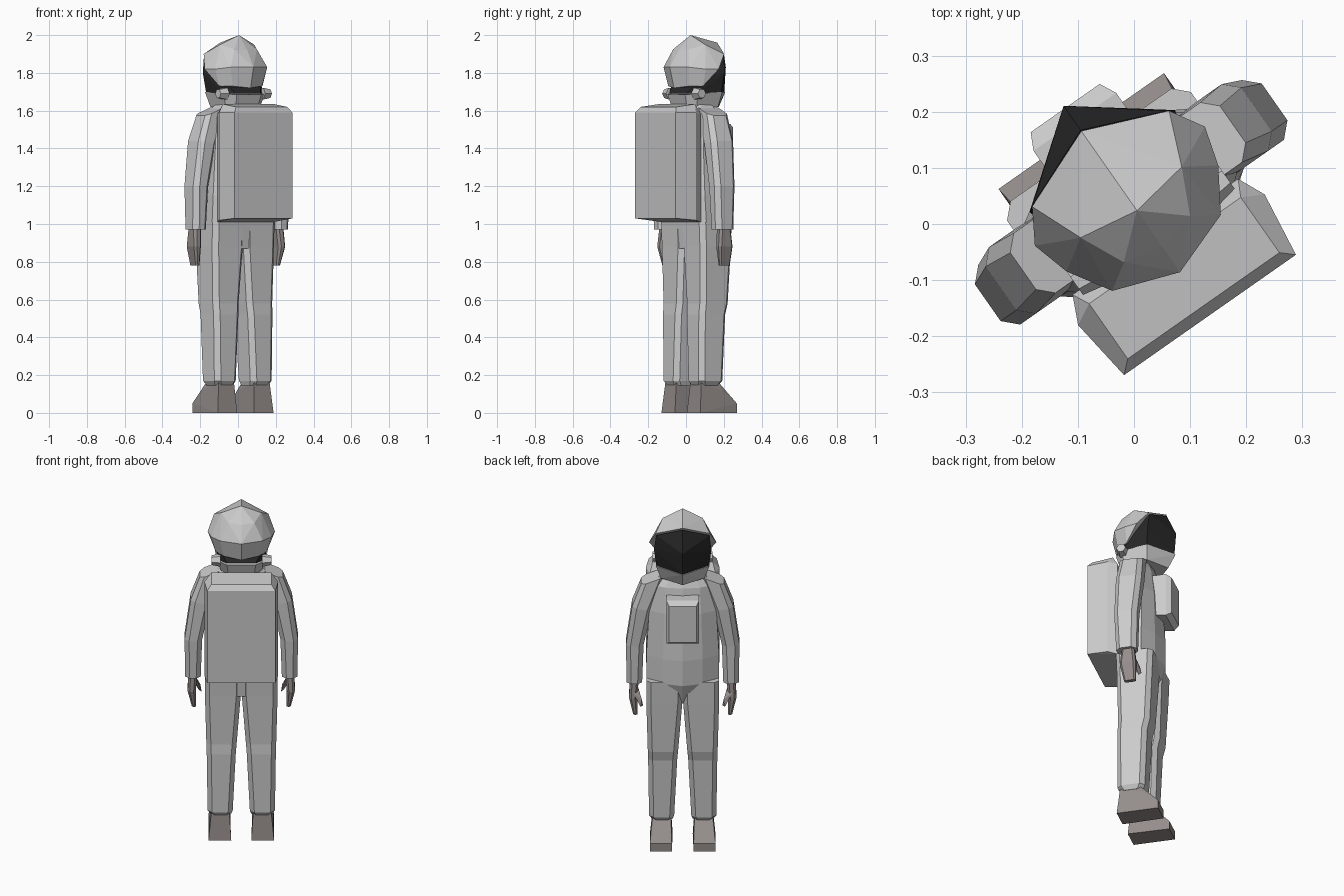
import bpy, bmesh, math
from mathutils import Matrix

# Built facing +Y, then the whole figure is turned about z
PLACE = Matrix.Translation((0.015, 0.010, 0)) @ Matrix.Rotation(math.radians(35), 4, 'Z')


def material(name, c):
    m = bpy.data.materials.new(name)
    m.diffuse_color = (*c, 1)
    return m


DARK = material("visor_dark", (0.02, 0.02, 0.02))
WARM = material("glove_boot_grey", (0.30, 0.27, 0.26))


def finish(name, bm, mat=None):
    bmesh.ops.recalc_face_normals(bm, faces=bm.faces)
    me = bpy.data.meshes.new(name)
    bm.to_mesh(me)
    bm.free()
    ob = bpy.data.objects.new(name, me)
    bpy.context.collection.objects.link(ob)
    ob.matrix_world = PLACE
    if mat:
        me.materials.append(mat)
    return ob


def both(pts):
    return pts + [(-x, y, z) for x, y, z in pts if x > 0]


def hull(name, pts, mat=None):
    bm = bmesh.new()
    for p in pts:
        bm.verts.new(p)
    r = bmesh.ops.convex_hull(bm, input=bm.verts)
    loose = [v for v in bm.verts if not v.link_faces]
    bmesh.ops.delete(bm, geom=loose, context='VERTS')
    bmesh.ops.dissolve_limit(bm, angle_limit=math.radians(4), verts=bm.verts, edges=bm.edges)
    return finish(name, bm, mat)


def loft(name, rings, mat=None):
    bm = bmesh.new()
    rows = [[bm.verts.new(p) for p in r] for r in rings]
    n = len(rows[0])
    for a, b in zip(rows, rows[1:]):
        for i in range(n):
            j = (i + 1) % n
            bm.faces.new((a[i], a[j], b[j], b[i]))
    bm.faces.new(rows[0])
    bm.faces.new(rows[-1])
    return finish(name, bm, mat)


def limb_ring(s, x0, x1, y0, y1, z0, z1=None, c=0.025):
    # rectangle with cut corners, z0 at the inner side and z1 at the outer side
    z1 = z0 if z1 is None else z1
    pts = [(x0 + c, y0), (x1 - c, y0), (x1, y0 + c), (x1, y1 - c),
           (x1 - c, y1), (x0 + c, y1), (x0, y1 - c), (x0, y0 + c)]
    return [(s * x, y, z0 + (z1 - z0) * (x - x0) / (x1 - x0)) for x, y in pts]


def torso_ring(z, w, back, side, front):
    # front ridge on the centre line
    return [(0, front, z), (w * 0.55, (front + side) / 2 + 0.012, z), (w, side, z), (w, back + 0.03, z),
            (w * 0.8, back, z), (-w * 0.8, back, z), (-w, back + 0.03, z), (-w, side, z),
            (-w * 0.55, (front + side) / 2 + 0.012, z)]


# Torso
loft("torso", [torso_ring(0.87, 0.18, -0.04, 0.08, 0.13),
               torso_ring(1.00, 0.20, -0.05, 0.10, 0.185),
               torso_ring(1.15, 0.20, -0.06, 0.10, 0.185),
               torso_ring(1.42, 0.185, -0.06, 0.10, 0.165),
               torso_ring(1.57, 0.17, -0.05, 0.09, 0.14),
               torso_ring(1.64, 0.11, -0.03, 0.07, 0.11)])

# Chest box
hull("chest_box", both([(0.09, 0.13, 1.28), (0.09, 0.13, 1.53), (0.09, 0.21, 1.27),
                        (0.09, 0.21, 1.53), (0.075, 0.24, 1.29), (0.075, 0.24, 1.51)]))

# Backpack
hull("backpack", both([(0.187, -0.21, 1.03), (0.187, -0.21, 1.59), (0.165, -0.19, 1.62),
                       (0.165, -0.07, 1.635), (0.203, -0.09, 1.02), (0.203, -0.09, 1.59),
                       (0.18, -0.04, 1.01), (0.18, -0.04, 1.58)]))

for s, side in ((1, "right"), (-1, "left")):
    # Arm
    loft(side + "_arm", [limb_ring(s, 0.223, 0.308, -0.02, 0.095, 0.97),
                         limb_ring(s, 0.215, 0.312, -0.03, 0.10, 1.20),
                         limb_ring(s, 0.17, 0.278, -0.03, 0.115, 1.42, 1.44),
                         limb_ring(s, 0.10, 0.228, -0.02, 0.11, 1.625, 1.575)])
    # Glove with thumb
    loft(side + "_glove", [limb_ring(s, 0.248, 0.272, 0.02, 0.085, 0.78, c=0.008),
                           limb_ring(s, 0.250, 0.295, 0.0, 0.09, 0.88, c=0.012),
                           limb_ring(s, 0.242, 0.29, 0.01, 0.08, 0.98, c=0.012)], WARM)
    hull(side + "_thumb", [(s * x, y, z) for x, y, z in
                           [(0.25, 0.05, 0.95), (0.275, 0.06, 0.95), (0.245, 0.08, 0.90), (0.27, 0.09, 0.91),
                            (0.218, 0.09, 0.84), (0.232, 0.11, 0.84), (0.225, 0.10, 0.88)]], WARM)
    # Leg
    loft(side + "_leg", [limb_ring(s, 0.055, 0.17, -0.03, 0.095, 0.145),
                         limb_ring(s, 0.047, 0.185, -0.045, 0.11, 0.17),
                         limb_ring(s, 0.03, 0.19, -0.045, 0.125, 0.52),
                         limb_ring(s, 0.025, 0.192, -0.04, 0.14, 0.58),
                         limb_ring(s, 0.002, 0.20, -0.045, 0.155, 0.88),
                         limb_ring(s, 0.0, 0.20, -0.05, 0.16, 1.01)])
    # Boot
    hull(side + "_boot", [(s * x, y, z) for x0, x1, y, z in
                          [(0.065, 0.165, -0.03, 0.16), (0.065, 0.165, 0.085, 0.16),
                           (0.055, 0.18, -0.045, 0.0), (0.06, 0.175, 0.10, 0.12),
                           (0.06, 0.18, 0.19, 0.0), (0.06, 0.18, 0.19, 0.05)]
                          for x in (x0, x1)], WARM)
    # Earpiece
    bm = bmesh.new()
    bmesh.ops.create_cone(bm, segments=6, radius1=0.036, radius2=0.026, depth=0.05, cap_ends=True,
                          matrix=Matrix.Translation((s * 0.14, -0.025, 1.69)) @
                          Matrix.Rotation(s * math.pi / 2, 4, 'Y'))
    finish(side + "_earpiece", bm)

# Helmet shell
hull("helmet_shell", both([(0, 0.19, 1.96), (0.149, 0.13, 1.90), (0.185, 0.07, 1.82), (0, 0.017, 2.0),
                           (0.11, 0.035, 1.95), (0.072, -0.045, 1.925), (0.165, 0.0, 1.82),
                           (0.118, -0.075, 1.83), (0, -0.06, 1.92), (0, -0.117, 1.83),
                           (0.14, 0.0, 1.73), (0.095, -0.06, 1.73), (0, -0.09, 1.72)]))

# Visor
hull("visor", both([(0, 0.192, 1.95), (0, 0.245, 1.83), (0, 0.235, 1.70), (0.146, 0.132, 1.89),
                    (0.158, 0.125, 1.80), (0.143, 0.115, 1.69), (0.125, -0.02, 1.69),
                    (0.08, -0.065, 1.69), (0.13, 0.0, 1.78)]), DARK)

# Helmet collar and chin
hull("helmet_collar", both([(0, 0.242, 1.70), (0, 0.20, 1.62), (0.148, 0.12, 1.70), (0.12, 0.11, 1.62),
                            (0.135, -0.03, 1.69), (0.11, -0.02, 1.62), (0.08, -0.075, 1.685),
                            (0.07, -0.055, 1.62)]))
